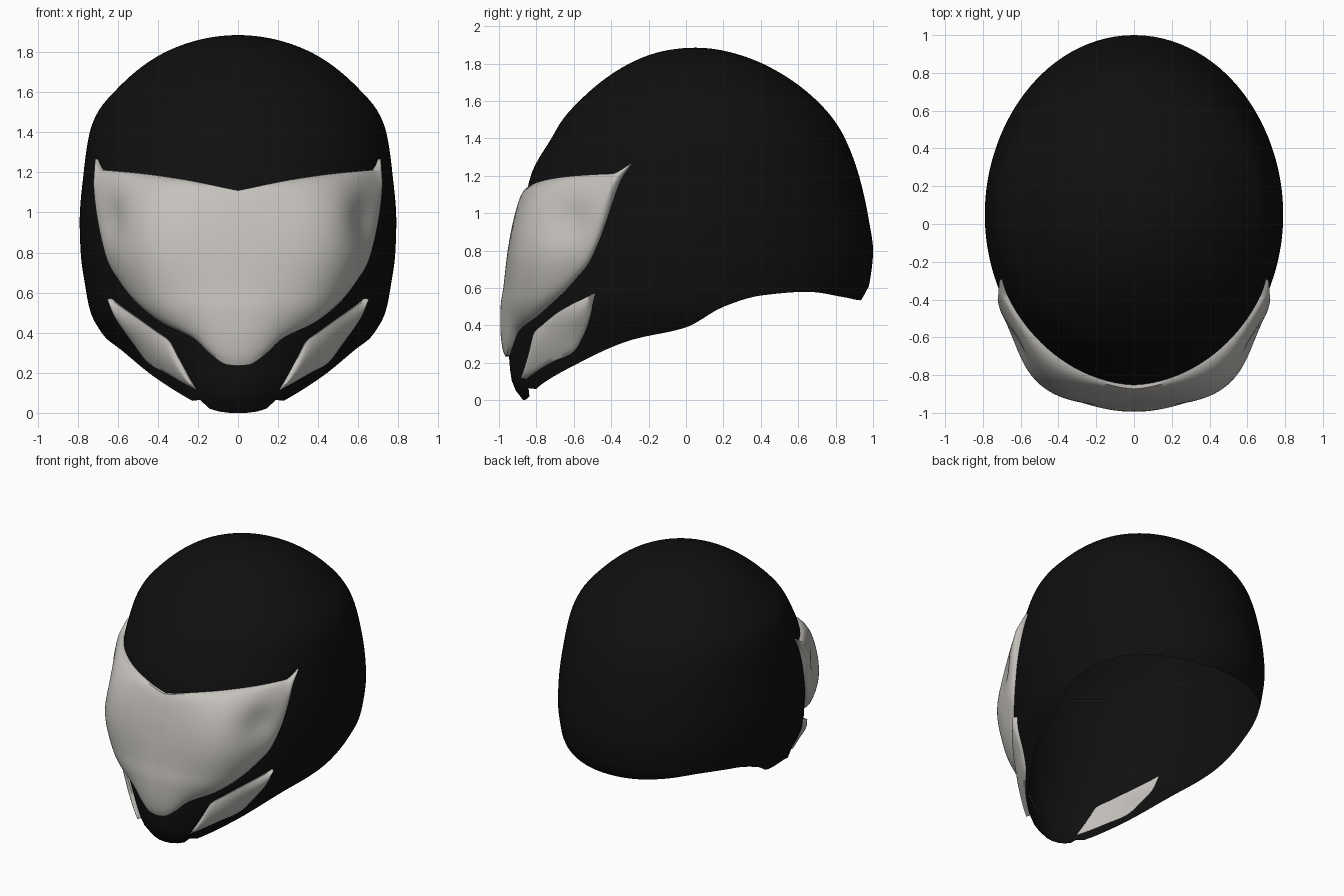
import bpy, bmesh, math
from math import sin, cos, radians, sqrt, exp, pi

default_cube = bpy.data.objects.get("Cube")
if default_cube:
    bpy.data.objects.remove(default_cube)

TOP, CENTRE_Y = 1.885, 0.05

# Shell sections: height, half width, front y, back y
SECTIONS = [
    (0, .42, -.87, .92), (.08, .50, -.925, .92), (.16, .55, -.94, .92),
    (.32, .63, -.95, .92), (.5, .735, -.94, .925), (.62, .76, -.92, .98),
    (.8, .785, -.90, 1.0), (.95, .79, -.88, .98), (1.2, .77, -.83, .925),
    (1.4, .74, -.72, .85), (1.5, .70, -.66, .79), (1.62, .60, -.55, .68),
    (1.78, .40, -.34, .45), (1.86, .20, -.15, .24), (TOP, 0, .05, .05)]

# Lower rim height by y
RIM = [(-1, 0), (-.87, 0), (-.78, .08), (-.63, .17), (-.3, .32), (0, .39),
       (.2, .5), (.4, .56), (.65, .58), (.85, .55), (.93, .535), (1.1, .53)]

# Panel outlines: height by angle from the front
VISOR_LOW = [(0, .235), (3, .24), (7, .28), (13, .37), (24, .45), (36, .57),
             (42, .65), (47.5, .73), (52, .85), (55, .96), (57, 1.05),
             (59, 1.14), (60.5, 1.19), (64, 1.262)]
VISOR_HIGH = [(0, 1.11), (18, 1.165), (35, 1.195), (53, 1.21), (57, 1.212),
              (60, 1.23), (64, 1.266)]
CHEEK_LOW = [(13, .115), (25, .2), (34, .25), (40.5, .34), (46.7, .46), (49.5, .565)]
CHEEK_HIGH = [(13, .12), (15.3, .18), (18.5, .27), (21.8, .36), (26, .4),
              (35.5, .48), (49.5, .57)]


def smooth_curve(points):
    """Monotone cubic through the points."""
    xs, ys = zip(*sorted(points))
    n = len(xs)
    slope = [(ys[i + 1] - ys[i]) / (xs[i + 1] - xs[i]) for i in range(n - 1)]
    tan = [slope[0]]
    for a, b in zip(slope, slope[1:]):
        tan.append(2 * a * b / (a + b) if a * b > 0 else 0)
    tan.append(slope[-1])

    def value(x):
        x = min(max(x, xs[0]), xs[-1])
        i = 0
        while i < n - 2 and x > xs[i + 1]:
            i += 1
        h = xs[i + 1] - xs[i]
        t = (x - xs[i]) / h
        u = 1 - t
        return (ys[i] * (1 + 2 * t) * u * u + tan[i] * h * t * u * u
                + ys[i + 1] * (3 - 2 * t) * t * t - tan[i + 1] * h * t * t * u)
    return value


def depth_key(z):
    return sqrt(max(TOP - z, 0))


half_width, front_y, back_y = [
    smooth_curve([(depth_key(s[0]), s[k]) for s in SECTIONS]) for k in (1, 2, 3)]
rim_height = smooth_curve(RIM)


def surface(angle, z, offset=0):
    """Point on the shell; angle is in degrees from the front towards +x."""
    key, a = depth_key(z), radians(angle)
    width = max(half_width(key), 1e-5)
    end = front_y(key) if cos(a) > 0 else back_y(key)
    depth = max(abs(end - CENTRE_Y), 1e-5)
    r = 1 / sqrt((sin(a) / width) ** 2 + (cos(a) / depth) ** 2) + offset
    return (r * sin(a), CENTRE_Y - r * cos(a), z)


def material(name, colour):
    mat = bpy.data.materials.new(name)
    mat.use_nodes = True
    mat.diffuse_color = (*colour, 1)
    bsdf = next(n for n in mat.node_tree.nodes if n.type == 'BSDF_PRINCIPLED')
    bsdf.inputs["Base Color"].default_value = (*colour, 1)
    bsdf.inputs["Roughness"].default_value = 0.6
    return mat


def finish(bm, name, mat):
    bmesh.ops.remove_doubles(bm, verts=bm.verts, dist=1e-4)
    mesh = bpy.data.meshes.new(name)
    bm.to_mesh(mesh)
    bm.free()
    mesh.materials.append(mat)
    obj = bpy.data.objects.new(name, mesh)
    bpy.context.collection.objects.link(obj)
    bpy.ops.object.select_all(action='DESELECT')
    obj.select_set(True)
    bpy.context.view_layer.objects.active = obj
    bpy.ops.object.shade_smooth_by_angle(angle=radians(50))
    return obj


def add_grid(bm, columns, flip=False):
    """Skin neighbouring columns of points."""
    cols = [[bm.verts.new(p) for p in col] for col in columns]
    for a, b in zip(cols, cols[1:]):
        for j in range(len(a) - 1):
            quad = (a[j], b[j], b[j + 1], a[j + 1])
            bm.faces.new(quad[::-1] if flip else quad)
    return cols


def panel(name, mat, low, high, start, end, steps, rows, offset, backed):
    """Raised plate on the shell with a rim that sinks into it."""
    low, high = smooth_curve(low), smooth_curve(high)
    outer, inner = [], []
    for i in range(steps + 1):
        a = start + (end - start) * i / steps
        lo, hi = low(abs(a)), high(abs(a))
        spots = [(lo + (hi - lo) * j / rows, j / rows) for j in range(rows + 1)]
        outer.append([surface(a, z, offset(abs(a), z, v)) for z, v in spots])
        inner.append([surface(a, z, -.005) for z, v in spots])
    bm = bmesh.new()
    add_grid(bm, outer)
    if backed:
        add_grid(bm, inner, flip=True)
    for k, flip in ((0, True), (-1, False)):
        add_grid(bm, [(o[k], n[k]) for o, n in zip(outer, inner)], not flip)
        add_grid(bm, list(zip(outer[k], inner[k])), flip)
    bmesh.ops.remove_doubles(bm, verts=bm.verts, dist=1e-4)
    bmesh.ops.recalc_face_normals(bm, faces=bm.faces)
    return finish(bm, name, mat)


def visor_offset(a, z, v):
    crown = (4 * v * (1 - v)) ** .6
    corner = .085 * exp(-((a - 28) / 17) ** 2)
    dent = .035 * exp(-((a - 42) / 8) ** 2 - ((z - .97) / .13) ** 2)
    nose = .005 * exp(-(a / 8) ** 2)
    return .015 + nose + crown * (.028 + corner - dent) * min(1, (64 - a) / 6)


def cheek_offset(a, z, v):
    return .012 + .02 * 4 * v * (1 - v)


black = material("shell black", (.005, .005, .005))
grey = material("warm light grey", (.56, .54, .51))

# Open helmet shell
SEGMENTS, RINGS = 120, 56
shell_columns = []
for i in range(SEGMENTS + 1):
    angle = 360 * i / SEGMENTS
    base = .3
    for _ in range(40):
        base = rim_height(surface(angle, base)[1])
    shell_columns.append([surface(angle, base + (TOP - base) * sin(pi / 2 * j / RINGS))
                          for j in range(RINGS + 1)])
shell = bmesh.new()
add_grid(shell, shell_columns)
finish(shell, "helmet_shell", black)

# Face visor with swept side tips
panel("visor", grey, VISOR_LOW, VISOR_HIGH, -64, 64, 128, 36, visor_offset, False)

# Cheek plates
for side, sign in (("left", 1), ("right", -1)):
    panel(side + "_cheek_plate", grey, CHEEK_LOW, CHEEK_HIGH,
          13 * sign, 49.5 * sign, 36, 10, cheek_offset, True)
